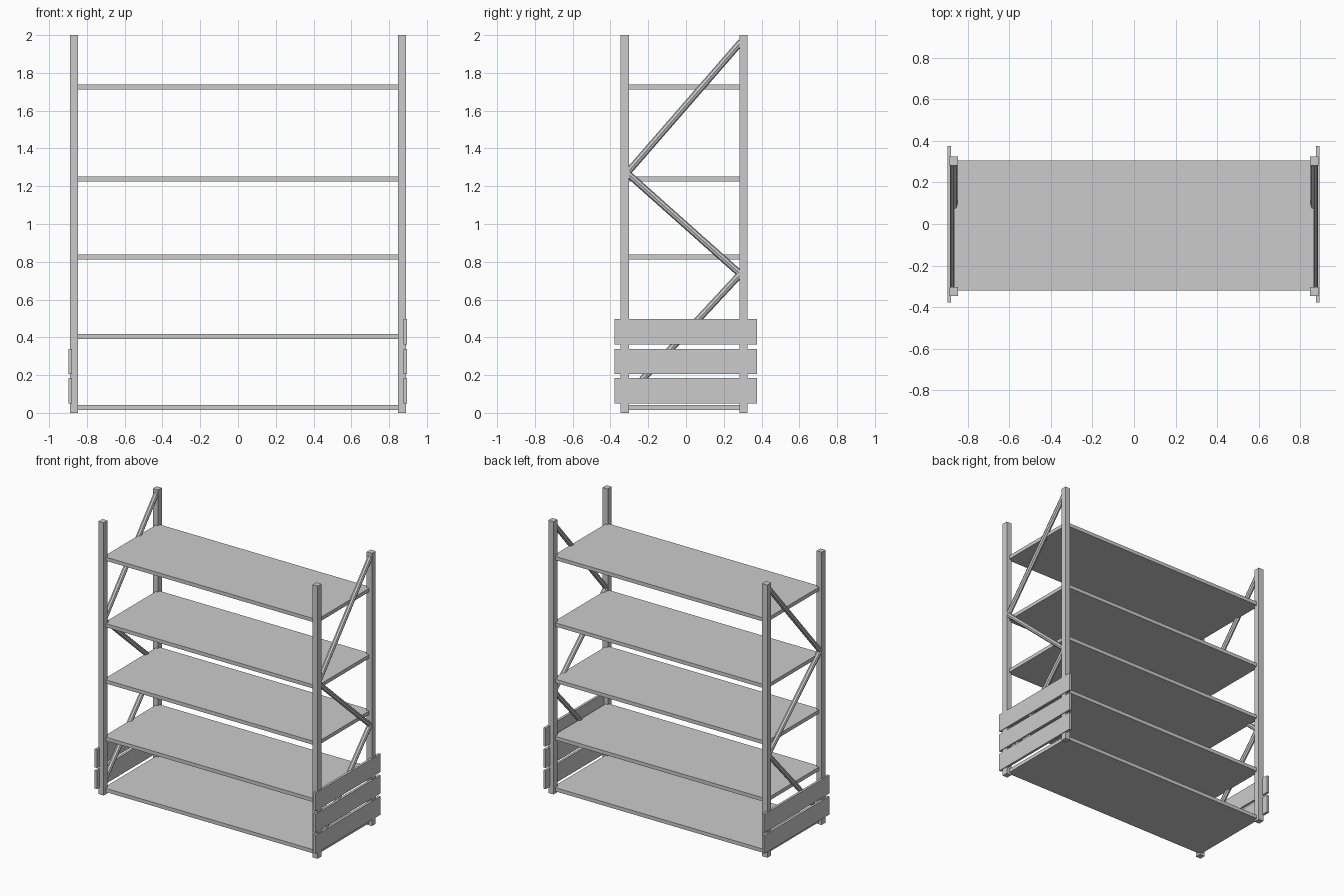
import bpy, math
from mathutils import Vector

if "Cube" in bpy.data.objects:
    bpy.data.objects.remove(bpy.data.objects["Cube"])


def box(name, x0, x1, y0, y1, z0, z1):
    bpy.ops.mesh.primitive_cube_add(size=1, location=((x0 + x1) / 2, (y0 + y1) / 2, (z0 + z1) / 2))
    ob = bpy.context.object
    ob.name = name
    ob.scale = (abs(x1 - x0), y1 - y0, z1 - z0)
    return ob


def rod(name, a, b, radius):
    a, b = Vector(a), Vector(b)
    bpy.ops.mesh.primitive_cylinder_add(vertices=8, radius=radius, depth=(b - a).length, location=(a + b) / 2)
    ob = bpy.context.object
    ob.name = name
    ob.rotation_mode = 'QUATERNION'
    ob.rotation_quaternion = (b - a).to_track_quat('Z', 'Y')
    return ob


# Shelf boards
for top in (0.042, 0.418, 0.838, 1.251, 1.738):
    box("shelf", -0.866, 0.866, -0.32, 0.305, top - 0.027, top)

# Zigzag brace nodes (y, z) from top to bottom
zigzag = [(0.292, 1.965), (-0.312, 1.27), (0.288, 0.735), (-0.312, 0.09)]
plank_bottoms = [0.05, 0.205, 0.362]

for side, label in ((-1, "left"), (1, "right")):
    # Corner posts
    box(label + "_front_post", side * 0.847, side * 0.889, -0.347, -0.303, 0, 2)
    box(label + "_back_post", side * 0.847, side * 0.889, 0.282, 0.326, 0, 2)

    # Diagonal braces
    for (y0, z0), (y1, z1) in zip(zigzag, zigzag[1:]):
        rod(label + "_brace", (side * 0.868, y0, z0), (side * 0.868, y1, z1), 0.018)

    # End planks: two on the left, three on the right
    outer = 0.894 if side > 0 else 0.898
    for z in plank_bottoms[:3 if side > 0 else 2]:
        box(label + "_plank", side * (outer - 0.018), side * outer, -0.378, 0.376, z, z + 0.134)
